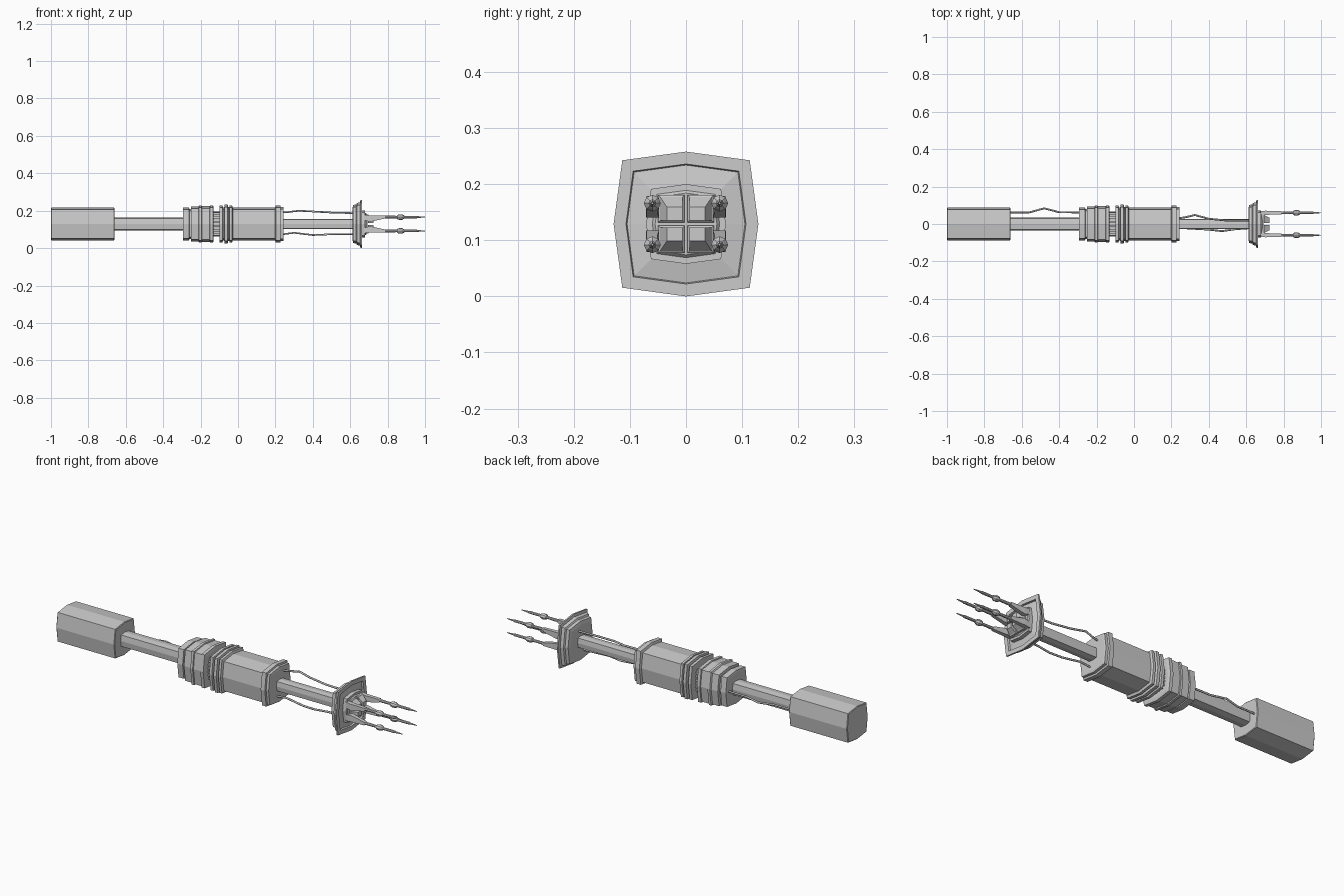
import bpy, bmesh, math
from mathutils import Vector

CZ = 0.129  # height of the long axis


def finish(name, bm):
    bmesh.ops.recalc_face_normals(bm, faces=bm.faces)
    me = bpy.data.meshes.new(name)
    bm.to_mesh(me)
    bm.free()
    ob = bpy.data.objects.new(name, me)
    bpy.context.collection.objects.link(ob)
    return ob


def skin(name, rings):
    """Join successive rings of points and cap both ends."""
    bm = bmesh.new()
    vs = [[bm.verts.new(p) for p in r] for r in rings]
    n = len(vs[0])
    for a, b in zip(vs, vs[1:]):
        for i in range(n):
            bm.faces.new((a[i], a[(i + 1) % n], b[(i + 1) % n], b[i]))
    bm.faces.new(vs[0])
    bm.faces.new(vs[-1])
    return finish(name, bm)


def section(x, r, k=0.88):
    """Square with bulged sides, eight corners."""
    c = r * k
    pts = [(r, 0), (c, c), (0, r), (-c, c), (-r, 0), (-c, -c), (0, -r), (c, -c)]
    return [(x, y, CZ + z) for y, z in pts]


def loft(name, profile, k=0.88):
    return skin(name, [section(x, r, k) for x, r in profile])


def rect(x, y0, y1, z0, z1):
    return [(x, y0, z0), (x, y1, z0), (x, y1, z1), (x, y0, z1)]


def cable(name, pts, r=0.005):
    cu = bpy.data.curves.new(name, 'CURVE')
    cu.dimensions = '3D'
    cu.bevel_depth = r
    cu.bevel_resolution = 1
    sp = cu.splines.new('POLY')
    sp.points.add(len(pts) - 1)
    for p, co in zip(sp.points, pts):
        p.co = (*co, 1)
    ob = bpy.data.objects.new(name, cu)
    bpy.context.collection.objects.link(ob)


# Rear block and the shaft
loft("rear_block", [(-1, 0.084), (-0.997, 0.087), (-0.663, 0.087), (-0.66, 0.084)])
loft("rear_shaft", [(-0.67, 0.034), (-0.28, 0.034)])
loft("front_shaft", [(0.22, 0.028), (0.63, 0.028)])

# Stepped rear collar, neck, ribbed rings and main housing
loft("rear_collar", [(-0.295, 0.078), (-0.293, 0.087), (-0.262, 0.087), (-0.26, 0.08),
                     (-0.252, 0.08), (-0.25, 0.093), (-0.212, 0.093), (-0.208, 0.1),
                     (-0.195, 0.1), (-0.193, 0.095), (-0.152, 0.095), (-0.15, 0.1),
                     (-0.133, 0.1), (-0.13, 0.085)])
loft("neck", [(-0.14, 0.058), (-0.09, 0.058)])
loft("main_housing", [(-0.1, 0.085), (-0.098, 0.1), (-0.083, 0.1), (-0.08, 0.088),
                      (-0.074, 0.088), (-0.071, 0.103), (-0.055, 0.103), (-0.052, 0.09),
                      (-0.047, 0.09), (-0.045, 0.1), (-0.032, 0.1), (-0.028, 0.088),
                      (0.198, 0.088), (0.202, 0.1), (0.226, 0.1), (0.228, 0.091),
                      (0.242, 0.091), (0.244, 0.082)])

# Small teeth around the neck
bm = bmesh.new()
ring = [Vector(p) for p in section(-0.115, 0.062)]
for i in range(8):
    a, b = ring[i], ring[(i + 1) % 8]
    for t in (0.17, 0.5, 0.83):
        g = bmesh.ops.create_cube(bm, size=1)
        bmesh.ops.scale(bm, vec=(0.045, 0.01, 0.01), verts=g["verts"])
        bmesh.ops.translate(bm, vec=a.lerp(b, t), verts=g["verts"])
finish("neck_teeth", bm)

# Front flange with raised rim and dished face
loft("flange", [(0.612, 0.085), (0.616, 0.102), (0.632, 0.104), (0.636, 0.112),
                (0.652, 0.116), (0.655, 0.129), (0.663, 0.129), (0.663, 0.107),
                (0.654, 0.105), (0.66, 0.071), (0.68, 0.071), (0.68, 0.06),
                (0.686, 0.055)])

# Gripper: four quarter pads, each with a tapered finger
for sy in (1, -1):
    for sz in (1, -1):
        tag = ("left" if sy > 0 else "right") + ("_upper" if sz > 0 else "_lower")

        def box(x, y0, y1, z0, z1):
            return rect(x, sy * y0, sy * y1, CZ + sz * z0, CZ + sz * z1)

        skin("pad_" + tag, [box(0.68, 0.003, 0.05, 0.003, 0.052),
                            box(0.695, 0.003, 0.05, 0.003, 0.052),
                            box(0.698, 0.006, 0.046, 0.006, 0.048),
                            box(0.724, 0.006, 0.034, 0.006, 0.03)])
        skin("finger_base_" + tag, [box(0.675, 0.048, 0.07, 0.02, 0.05),
                                    box(0.705, 0.048, 0.071, 0.012, 0.046),
                                    box(0.73, 0.05, 0.07, 0.017, 0.046),
                                    box(0.785, 0.052, 0.07, 0.029, 0.045)])
        rings = []
        for x, r in [(0.78, 0.008), (0.85, 0.007), (0.853, 0.012), (0.862, 0.015),
                     (0.877, 0.015), (0.886, 0.01), (0.89, 0.007), (0.955, 0.007),
                     (0.96, 0.005), (1.0, 0.002)]:
            rings.append([(x, sy * 0.06 + r * math.cos(math.tau * i / 8),
                           CZ + sz * 0.037 + r * math.sin(math.tau * i / 8))
                          for i in range(8)])
        skin("finger_" + tag, rings)

# Loose cables
cable("rear_cable", [(-0.67, 0.062, CZ), (-0.56, 0.062, CZ), (-0.48, 0.084, CZ),
                     (-0.40, 0.063, CZ), (-0.28, 0.062, CZ)])
cable("upper_cable", [(0.23, 0.03, 0.19), (0.27, 0.035, 0.193), (0.325, 0.048, 0.2),
                      (0.40, 0.028, 0.196), (0.50, 0.018, 0.19), (0.62, 0.018, 0.187)])
cable("lower_cable", [(0.23, -0.02, 0.073), (0.30, -0.024, 0.082), (0.40, -0.03, 0.07),
                      (0.47, -0.038, 0.073), (0.54, -0.028, 0.075), (0.62, -0.022, 0.075)])
